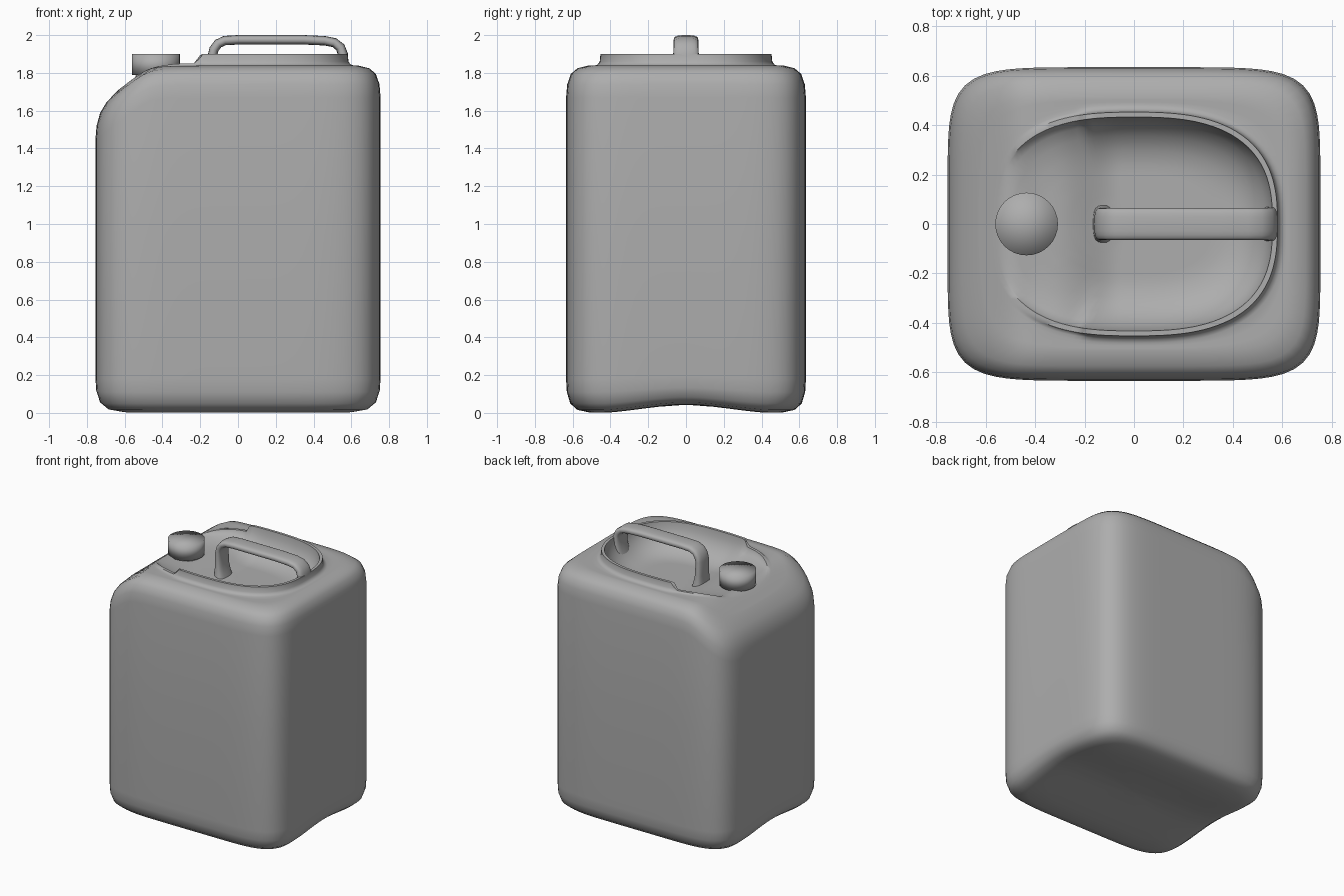
import bpy, bmesh
from math import sin, cos, pi, sqrt
from mathutils import Vector

if "Cube" in bpy.data.objects:
    bpy.data.objects.remove(bpy.data.objects["Cube"])

N = 128
grey = bpy.data.materials.new("grey_plastic")
grey.diffuse_color = (0.42, 0.42, 0.42, 1)
grey.use_nodes = True
grey.node_tree.nodes["Principled BSDF"].inputs["Base Color"].default_value = grey.diffuse_color


def smooth(a, b, v):
    t = min(1, max(0, (v - a) / (b - a)))
    return t * t * (3 - 2 * t)


def outline(hx, hy, n):
    """Superellipse sampled by true angle."""
    pts = []
    for i in range(N):
        a = 2 * pi * i / N
        c, s = cos(a), sin(a)
        r = (abs(c / hx) ** n + abs(s / hy) ** n) ** (-1 / n)
        pts.append((r * c, r * s))
    return pts


def body_line(inset):
    return outline(0.755 - inset, 0.635 - inset, 6.3)


def rim_line(inset):
    return outline(0.585 - inset, 0.457 - inset, 2.7)


def top_height(x):
    # flat shoulder sloping down towards the spout side
    t = -0.475 - x
    return 1.84 - 0.4 * (t + sqrt(t * t + 0.003))


def lip_height(x):
    low = top_height(x) + 0.012 * smooth(-0.5, -0.3, x)
    return low + (1.9 - low) * smooth(-0.22, -0.195, x)


def floor_height(x):
    pad = 1.775 - 0.075 * smooth(-0.32, -0.06, x)
    base = top_height(x)
    # the recess runs out smoothly into the slope
    return min(base - 0.002, pad + (base - pad) * (1 - smooth(-0.56, -0.42, x)))


def arch(y):
    t = min(1, max(0, (abs(y) - 0.04) / 0.4))
    return 0.042 * (1 - (0.5 * t + 0.5 * smooth(0, 1, t)))


def loft(name, rings, angle):
    """Skin equal-length closed rings, capping both ends."""
    bm = bmesh.new()
    vs = [[bm.verts.new(p) for p in r] for r in rings]
    for a, b in zip(vs, vs[1:]):
        m = len(a)
        for i in range(m):
            j = (i + 1) % m
            bm.faces.new((a[i], a[j], b[j], b[i]))
    for r in (vs[0], vs[-1]):
        c = bm.verts.new(sum((v.co for v in r), Vector()) / len(r))
        for i in range(len(r)):
            bm.faces.new((r[i], r[(i + 1) % len(r)], c))
    bmesh.ops.recalc_face_normals(bm, faces=bm.faces)
    me = bpy.data.meshes.new(name)
    bm.to_mesh(me)
    bm.free()
    me.materials.append(grey)
    ob = bpy.data.objects.new(name, me)
    bpy.context.collection.objects.link(ob)
    bpy.ops.object.select_all(action='DESELECT')
    ob.select_set(True)
    bpy.context.view_layer.objects.active = ob
    bpy.ops.object.shade_smooth_by_angle(angle=angle)
    return ob


# Body: arched underside, walls, sloping shoulder, raised lip and recess
rings = []
for k in (0.03, 0.3, 0.55, 0.8):
    rings.append([(x * k, y * k, arch(y * k)) for x, y in body_line(0.12)])
for d, z in ((0.12, 0.003), (0.06, 0.016), (0.022, 0.05), (0.004, 0.11), (0, 0.18)):
    rings.append([(x, y, z + arch(y) * (1 - z / 0.25)) for x, y in body_line(d)])
for d, drop in ((0, 0.9), (0, 0.17), (0.006, 0.10), (0.025, 0.045), (0.06, 0.015), (0.12, 0)):
    rings.append([(x, y, top_height(x) - drop) for x, y in body_line(d)])
inner, outer = rim_line(-0.025), body_line(0.12)
for k in (0.33, 0.66, 1.0):
    ring = [(p[0] * (1 - k) + q[0] * k, p[1] * (1 - k) + q[1] * k) for p, q in zip(outer, inner)]
    rings.append([(x, y, top_height(x)) for x, y in ring])
# soft fillet up to the lip
for d, k in ((-0.01, 0.1), (0.0, 0.35)):
    rings.append([(x, y, top_height(x) + (lip_height(x) - top_height(x)) * k) for x, y in rim_line(d)])
for d, k in ((0.004, 1), (0.024, 1), (0.03, 0.75), (0.055, 0.48), (0.1, 0.22), (0.16, 0.06), (0.22, 0)):
    ring = []
    for x, y in rim_line(d):
        f = floor_height(x)
        ring.append((x, y, f + (lip_height(x) - f) * k))
    rings.append(ring)
for k in (0.85, 0.7, 0.55, 0.4, 0.2, 0.04):
    rings.append([(x * k, y * k, floor_height(x * k)) for x, y in rim_line(0.22)])
loft("canister_body", rings, 0.95)

# Handle: rounded bar swept along a bridge path (x, z, half width, half thickness)
path = [(-0.125, 1.66, 0.085, 0.055), (-0.13, 1.73, 0.073, 0.036), (-0.135, 1.79, 0.066, 0.028),
        (-0.136, 1.89, 0.065, 0.025), (-0.127, 1.925, 0.065, 0.025), (-0.105, 1.955, 0.065, 0.025),
        (-0.07, 1.971, 0.065, 0.025), (0.0, 1.975, 0.065, 0.025), (0.35, 1.975, 0.065, 0.025),
        (0.46, 1.970, 0.065, 0.025), (0.51, 1.960, 0.065, 0.025), (0.542, 1.935, 0.065, 0.026),
        (0.555, 1.9, 0.068, 0.027), (0.553, 1.83, 0.07, 0.03), (0.545, 1.76, 0.075, 0.04),
        (0.53, 1.68, 0.085, 0.06)]
rings = []
for i, (x, z, w, h) in enumerate(path):
    a, b = path[max(i - 1, 0)], path[min(i + 1, len(path) - 1)]
    t = Vector((b[0] - a[0], 0, b[1] - a[1])).normalized()
    nrm = Vector((-t.z, 0, t.x))
    ring = []
    for j in range(20):
        c, s = cos(2 * pi * j / 20), sin(2 * pi * j / 20)
        u = w * abs(c) ** 0.7 * (1 if c > 0 else -1)
        v = h * abs(s) ** 0.7 * (1 if s > 0 else -1)
        ring.append(Vector((x, u, z)) + nrm * v)
    rings.append(ring)
loft("carry_handle", rings, 0.95)


# Screw cap on a short neck, shaded fully smooth
def turned(name, x0, profile):
    loft(name, [[(x0 + r * cos(2 * pi * i / 32), r * sin(2 * pi * i / 32), z)
                 for i in range(32)] for r, z in profile], pi)


turned("spout_neck", -0.435, [(0.115, 1.70), (0.105, 1.80)])
turned("screw_cap", -0.435, [(0.127, 1.788), (0.127, 1.9)])
